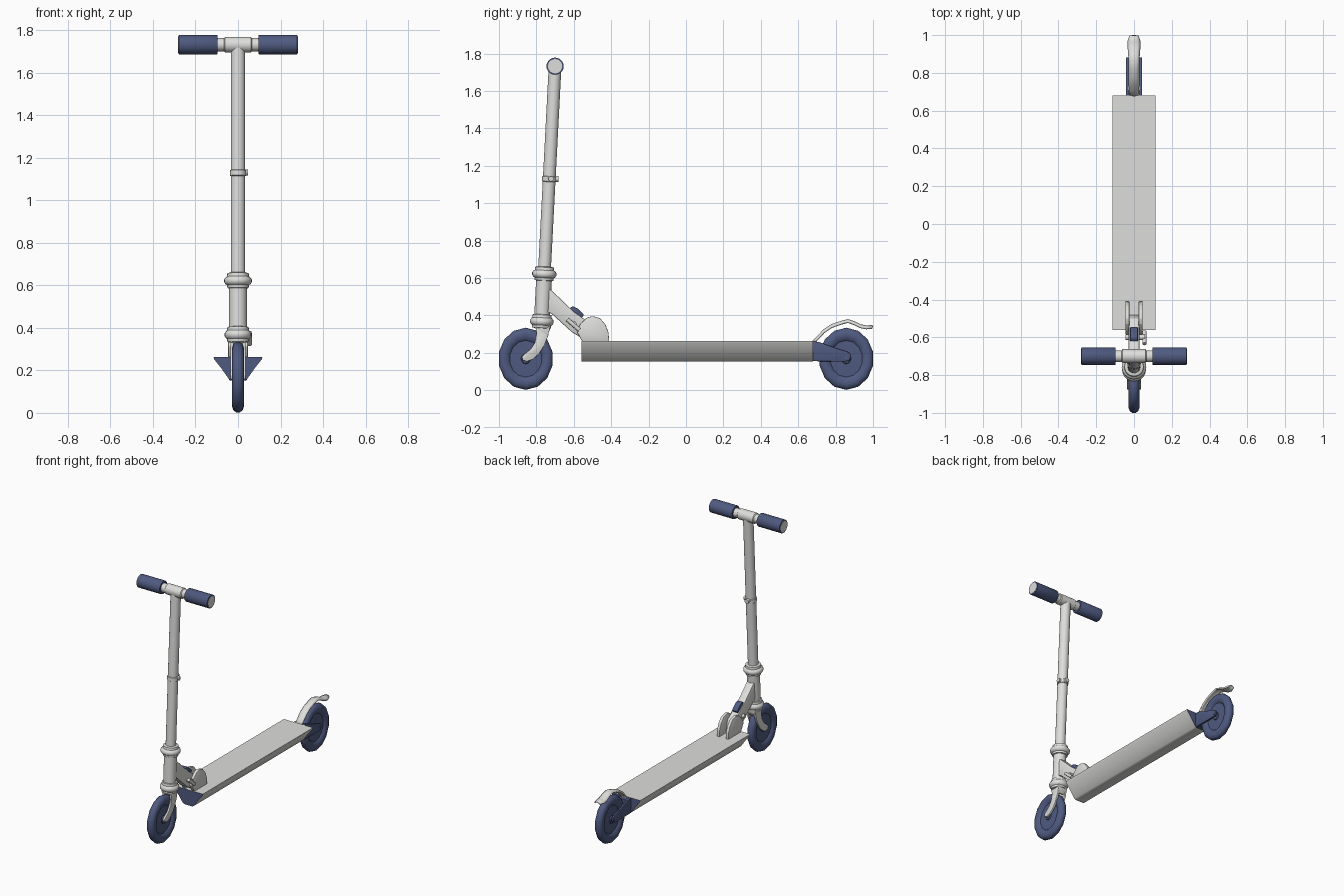
import bpy, bmesh, math
from mathutils import Matrix, Vector

if "Cube" in bpy.data.objects:
    bpy.data.objects.remove(bpy.data.objects["Cube"])


def material(name, rgb):
    m = bpy.data.materials.new(name)
    m.diffuse_color = (*rgb, 1)
    m.use_nodes = True
    m.node_tree.nodes["Principled BSDF"].inputs["Base Color"].default_value = m.diffuse_color
    return m


METAL = material("pale metal", (0.73, 0.73, 0.71))
BLUE = material("slate blue", (0.078, 0.102, 0.215))


def finish(name, bm, mat, angle=35, matrix=None):
    if matrix:
        bm.transform(matrix)
    bmesh.ops.remove_doubles(bm, verts=bm.verts, dist=1e-5)
    bmesh.ops.recalc_face_normals(bm, faces=bm.faces)
    me = bpy.data.meshes.new(name)
    bm.to_mesh(me)
    bm.free()
    ob = bpy.data.objects.new(name, me)
    bpy.context.collection.objects.link(ob)
    me.materials.append(mat)
    bpy.ops.object.select_all(action='DESELECT')
    ob.select_set(True)
    bpy.context.view_layer.objects.active = ob
    bpy.ops.object.shade_smooth_by_angle(angle=math.radians(angle))
    return ob


def lathe(name, profile, mat, matrix=None, n=24, angle=35):
    """Spin (radius, height) points about z."""
    bm = bmesh.new()
    rings = [[bm.verts.new((r * math.cos(2 * math.pi * i / n), r * math.sin(2 * math.pi * i / n), h))
              for i in range(n)] for r, h in profile]
    for a, b in zip(rings, rings[1:]):
        for i in range(n):
            j = (i + 1) % n
            bm.faces.new((a[i], a[j], b[j], b[i]))
    bm.faces.new(rings[0])
    bm.faces.new(rings[-1])
    return finish(name, bm, mat, angle, matrix)


def plate(name, pts, x0, x1, mat, bevel=0.0, angle=35):
    """Extrude a side outline of (y, z) points from x0 to x1."""
    bm = bmesh.new()
    a = [bm.verts.new((x0, y, z)) for y, z in pts]
    b = [bm.verts.new((x1, y, z)) for y, z in pts]
    n = len(pts)
    bm.faces.new(a)
    bm.faces.new(b)
    for i in range(n):
        bm.faces.new((a[i], a[(i + 1) % n], b[(i + 1) % n], b[i]))
    if bevel:
        bmesh.ops.recalc_face_normals(bm, faces=bm.faces)
        bmesh.ops.bevel(bm, geom=list(bm.edges), offset=bevel, segments=2, affect='EDGES', profile=0.5)
    return finish(name, bm, mat, angle)


def rod(name, p, q, r, mat, n=12):
    p, q = Vector(p), Vector(q)
    d = q - p
    m = Matrix.Translation(p) @ d.to_track_quat('Z', 'Y').to_matrix().to_4x4()
    return lathe(name, [(r, 0), (r, d.length)], mat, m, n)


ALONG_X = Matrix.Rotation(math.pi / 2, 4, 'Y')

# wheels: 14-sided tyre with a sunken disc and a raised hub
half = [(0.003, 0.020), (0.024, 0.020), (0.028, 0.013), (0.098, 0.011), (0.112, 0.024),
        (0.138, 0.028), (0.157, 0.021), (0.166, 0.008)]
wheel_profile = half + [(r, -h) for r, h in reversed(half)]
for name, y in (("front_wheel", -0.857), ("rear_wheel", 0.857)):
    m = Matrix.Translation((0, y, 0.168)) @ Matrix.Diagonal((1, 0.884, 1, 1)) @ ALONG_X
    lathe(name, wheel_profile, BLUE, m, 14, 40)

# deck: wide flat top, tapering underside, blue end caps
section = [(0.115, 0.263), (0.112, 0.252), (0.078, 0.209), (0.042, 0.158), (0.030, 0.153)]
section += [(-x, z) for x, z in reversed(section)]
bm = bmesh.new()
ends = [[bm.verts.new((x, y, z)) for x, z in section] for y in (-0.56, 0.68)]
for e in ends:
    bm.faces.new(e)
for i in range(len(section)):
    j = (i + 1) % len(section)
    bm.faces.new((ends[0][i], ends[0][j], ends[1][j], ends[1][i]))
deck = finish("deck", bm, METAL)
deck.data.materials.append(BLUE)
for p in deck.data.polygons:
    if abs(p.normal.y) > 0.9:
        p.material_index = 1

# rear wheel holders, joined by a block behind the deck
arm = [(0.675, 0.155), (0.675, 0.262), (0.71, 0.258), (0.80, 0.225), (0.86, 0.207),
       (0.878, 0.195), (0.882, 0.175), (0.872, 0.158), (0.85, 0.153)]
for side, s in (("left", -1), ("right", 1)):
    plate("rear_holder_" + side, arm, s * 0.029, s * 0.042, BLUE, 0.003)
plate("rear_holder_block", [(0.675, 0.155), (0.675, 0.26), (0.71, 0.255), (0.71, 0.155)], -0.032, 0.032, BLUE)
for name, y, w in (("front_axle", -0.857, 0.036), ("rear_axle", 0.857, 0.043)):
    rod(name, (-w, y, 0.175), (w, y, 0.175), 0.012, METAL if y < 0 else BLUE)

# rear fender brake: a curved strip with drooping edges
path = [(0.675, 0.262), (0.70, 0.288), (0.735, 0.325), (0.775, 0.352), (0.82, 0.368), (0.865, 0.380),
        (0.90, 0.369), (0.935, 0.352), (0.965, 0.346), (0.998, 0.349)]
width = [0.026, 0.027, 0.028, 0.028, 0.028, 0.029, 0.031, 0.034, 0.035, 0.024]
bm = bmesh.new()
rows = []
for (y, z), w in zip(path, width):
    rows.append([bm.verts.new((w * t, y, z - 0.012 * t * t)) for t in (-1, -0.6, 0, 0.6, 1)])
for a, b in zip(rows, rows[1:]):
    for i in range(4):
        bm.faces.new((a[i], a[i + 1], b[i + 1], b[i]))
fender = finish("rear_fender", bm, METAL, 50)
mod = fender.modifiers.new("thickness", 'SOLIDIFY')
mod.thickness = 0.010
mod.offset = -1

# leaning steering column, shared tilt matrix
TILT = Matrix.Translation((0, -0.790, 0)) @ Matrix.Rotation(-0.052, 4, 'X')
lathe("steering_column", [(0.034, 0.60), (0.034, 1.73)], METAL, TILT)
lathe("head_tube", [(0.042, 0.34), (0.042, 0.62)], METAL, TILT)


def collar(name, z, r):
    pts = [(0.040, -0.036), (0.050, -0.034), (0.052, -0.020), (r - 0.006, -0.016), (r, -0.006), (r, 0.006),
           (r - 0.006, 0.016), (0.052, 0.020), (0.050, 0.036), (0.036, 0.040)]
    lathe(name, [(a, z + b) for a, b in pts], METAL, TILT)


collar("upper_collar", 0.622, 0.065)
collar("lower_collar", 0.368, 0.063)

# height-adjust band and button
lathe("height_band", [(0.034, 1.115), (0.038, 1.118), (0.038, 1.142), (0.034, 1.145)], METAL, TILT)
rod("height_button", (0.02, -0.725, 1.13), (0.046, -0.722, 1.13), 0.014, METAL)
rod("height_clip", (0, -0.72, 1.13), (0, -0.681, 1.13), 0.016, METAL)

# front fork: crown and two swept blades
plate("fork_crown", [(-0.81, 0.335), (-0.81, 0.36), (-0.725, 0.36), (-0.728, 0.32), (-0.745, 0.29)],
      -0.036, 0.036, METAL, 0.005)
blade = [(-0.807, 0.35), (-0.728, 0.35), (-0.737, 0.29), (-0.757, 0.240), (-0.785, 0.195), (-0.818, 0.165),
         (-0.850, 0.153), (-0.873, 0.160), (-0.878, 0.178), (-0.866, 0.192), (-0.832, 0.218),
         (-0.808, 0.255), (-0.799, 0.30)]
for side, s in (("left", -1), ("right", 1)):
    plate("fork_blade_" + side, blade, s * 0.021, s * 0.036, METAL, 0.003)

# neck joining the column to the deck, with hinge plates
neck = [(-0.76, 0.55), (-0.722, 0.537), (-0.60, 0.42), (-0.50, 0.35), (-0.48, 0.262), (-0.53, 0.262),
        (-0.61, 0.31), (-0.72, 0.41), (-0.76, 0.42)]
plate("neck", neck, -0.028, 0.028, METAL, 0.006)
hinge = [(-0.555, 0.260), (-0.585, 0.315), (-0.565, 0.355), (-0.53, 0.388), (-0.50, 0.396), (-0.46, 0.385),
         (-0.43, 0.350), (-0.415, 0.31), (-0.41, 0.260)]
for side, s in (("left", -1), ("right", 1)):
    plate("hinge_plate_" + side, hinge, s * 0.024, s * 0.046, METAL, 0.004)

# fold release pedal and side clamp
plate("fold_pedal", [(-0.625, 0.437), (-0.605, 0.449), (-0.58, 0.437), (-0.545, 0.402), (-0.565, 0.380),
                     (-0.62, 0.42)], -0.021, 0.021, BLUE, 0.004)
rod("clamp_bolt", (-0.045, -0.60, 0.355), (0.058, -0.60, 0.355), 0.014, METAL)
rod("clamp_lever", (0.055, -0.635, 0.378), (0.055, -0.57, 0.322), 0.011, METAL)

# handlebar with centre sleeve, grips with pale ends
BAR = Matrix.Translation((0, -0.70, 1.732)) @ ALONG_X
lathe("handlebar", [(0.031, -0.12), (0.031, -0.065), (0.037, -0.06), (0.037, 0.06), (0.031, 0.065),
                    (0.031, 0.12)], METAL, BAR)
for side, s in (("left", -1), ("right", 1)):
    lathe("grip_" + side, [(0.030, s * 0.097), (0.044, s * 0.097), (0.046, s * 0.10), (0.046, s * 0.278),
                           (0.039, s * 0.280)], BLUE, BAR)
    lathe("grip_end_" + side, [(0.038, s * 0.27), (0.038, s * 0.2815)], METAL, BAR)
